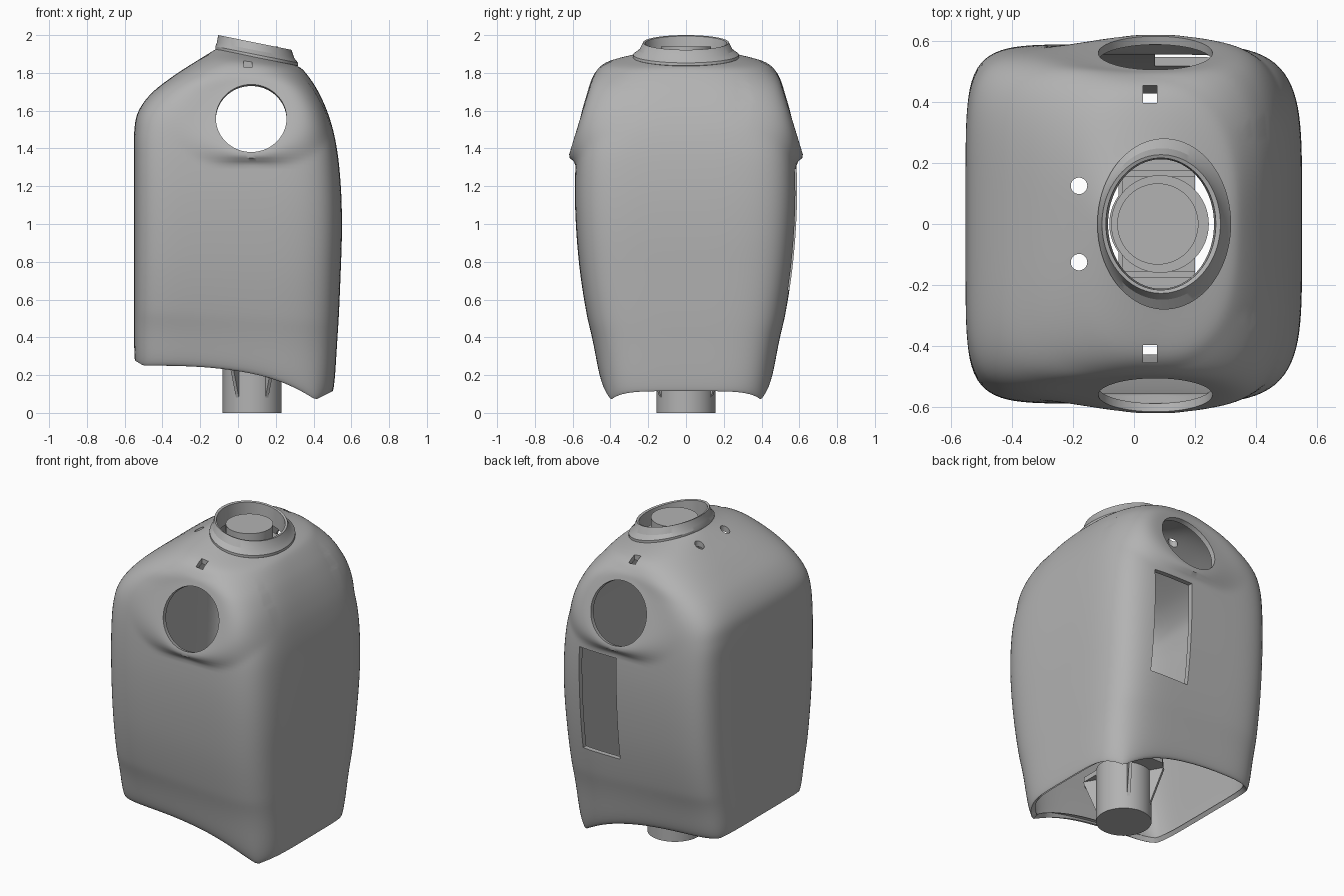
import bpy, bmesh, math
from mathutils import Matrix, Vector

cube = bpy.data.objects.get("Cube")
if cube:
    bpy.data.objects.remove(cube)

grey = bpy.data.materials.new("plain grey")
grey.use_nodes = True
COLOUR = (0.45, 0.45, 0.45, 1)
grey.diffuse_color = COLOUR
grey.node_tree.nodes["Principled BSDF"].inputs["Base Color"].default_value = COLOUR


def finish(name, bm, angle=35):
    mesh = bpy.data.meshes.new(name)
    bm.to_mesh(mesh)
    bm.free()
    mesh.materials.append(grey)
    ob = bpy.data.objects.new(name, mesh)
    bpy.context.collection.objects.link(ob)
    smooth(ob, angle)
    return ob


def smooth(ob, angle):
    bpy.ops.object.select_all(action='DESELECT')
    ob.select_set(True)
    bpy.context.view_layer.objects.active = ob
    bpy.ops.object.shade_smooth_by_angle(angle=math.radians(angle))


def refine(rings, steps):
    # Catmull-Rom interpolation between cross-sections
    out = []
    for i in range(len(rings) - 1):
        quad = [rings[max(0, min(len(rings) - 1, i + k))] for k in (-1, 0, 1, 2)]
        for s in range(steps):
            t = s / steps
            out.append([b + t / 2 * (c - a + t * (2*a - 5*b + 4*c - d + t * (3*(b - c) + d - a)))
                        for a, b, c, d in zip(*quad)])
    return out + [rings[-1]]


def hem(x):
    # Lower edge of the shell: drops towards +x, then turns up at the end
    z = 0.25 - 0.18 * max(0, min(1, (x + 0.55) / 0.96)) ** 3.5
    return z + 0.5 * max(0, x - 0.41) + 0.6 * max(0, -0.5 - x)


def loft(rings, around):
    # ring: left x, left z, right x, right z, half depth, squareness, share of hem curve
    bm = bmesh.new()
    rows = []
    for xl, zl, xr, zr, hy, n, share in rings:
        row = []
        for j in range(around):
            ang = math.tau * j / around
            c, s = math.cos(ang), math.sin(ang)
            p = n if c > 0 else 2 + (n - 2) * 1.6
            r = (abs(c) ** p + abs(s) ** p) ** (-1 / p)
            u = (1 + c * r) / 2
            x, z = xl + (xr - xl) * u, zl + (zr - zl) * u
            row.append(bm.verts.new((x, hy * s * r, z + share * (hem(x) - z))))
        rows.append(row)
    for a, b in zip(rows, rows[1:]):
        for j in range(around):
            k = (j + 1) % around
            bm.faces.new((a[j], b[j], b[k], a[k]))
    return bm


def add_box(bm, lo, hi):
    lo, hi = Vector(lo), Vector(hi)
    bmesh.ops.create_cube(bm, size=1, matrix=Matrix.Translation((lo + hi) / 2)
                          @ Matrix.Diagonal((*(hi - lo), 1)))


def add_cylinder(bm, centre, radius, depth, rot=Matrix(), sides=64):
    bmesh.ops.create_cone(bm, cap_ends=True, segments=sides, radius1=radius, radius2=radius,
                          depth=depth, matrix=Matrix.Translation(centre) @ rot)


# Flat shoulder seats pushed out of the side walls, fading widely to the sides
SLOPE = 0.306
WALL = 0.03
SHOULDER = Vector((0.07, 0.56, 1.56))


def shoulder_seat(co, depth):
    dx, dz = co.x - SHOULDER.x, co.z - SHOULDER.z
    d = max(math.hypot(dx, dz), 0.001)
    fade = 0.045 + 0.2 * (dx / d) ** 2
    t = max(0, min(1, (0.197 + fade - d) / fade))
    w = t * t * (3 - 2 * t)
    y = SHOULDER.y - SLOPE * dz - depth
    co.y = math.copysign(abs(co.y) * (1 - w) + y * w, co.y)


# Body shell
sections = [
    (-0.11, 1.93, 0.295, 1.845, 0.26, 2.0, 0),
    (-0.20, 1.875, 0.345, 1.815, 0.43, 2.5, 0),
    (-0.34, 1.785, 0.405, 1.735, 0.502, 3.2, 0),
    (-0.46, 1.69, 0.45, 1.65, 0.533, 3.8, 0),
    (-0.53, 1.59, 0.485, 1.56, 0.557, 4.3, 0),
    (-0.55, 1.48, 0.512, 1.46, 0.573, 4.7, 0),
    (-0.55, 1.33, 0.533, 1.33, 0.584, 5, 0),
    (-0.55, 1.15, 0.547, 1.15, 0.588, 5, 0),
    (-0.55, 0.95, 0.55, 0.95, 0.58, 5, 0),
    (-0.55, 0.75, 0.543, 0.73, 0.56, 5, 0),
    (-0.55, 0.55, 0.533, 0.50, 0.525, 5, 0),
    (-0.55, 0.38, 0.518, 0.26, 0.478, 5, 0),
    (-0.545, 0.27, 0.5, 0.11, 0.437, 5, 1),
]
shell = finish("body_shell", loft(refine(sections, 8), 192))
outer_count = len(shell.data.vertices)
solid = shell.modifiers.new("thickness", 'SOLIDIFY')
solid.thickness = WALL
solid.offset = -1
bpy.ops.object.modifier_apply(modifier="thickness")
for v in shell.data.vertices:
    if abs(v.co.y) > 0.3:
        shoulder_seat(v.co, 0 if v.index < outer_count else WALL)

# Openings: shoulders, back window, top slots and top holes
bm = bmesh.new()
for side in (-1, 1):
    tilt = Matrix.Rotation(-side * (math.pi / 2 - math.atan(SLOPE)), 4, 'X')
    add_cylinder(bm, (SHOULDER.x, side * SHOULDER.y, SHOULDER.z), 0.187, 0.3, tilt, 96)
    add_box(bm, (0.03, side * 0.425 - 0.028, 1.74), (0.075, side * 0.425 + 0.028, 2))
    add_cylinder(bm, (-0.18, side * 0.125, 1.85), 0.027, 0.4, sides=24)
add_box(bm, (0.068, 0.42, 0.65), (0.328, 0.75, 1.29))
cutter = finish("opening_cutter", bm)
cutter.hide_render = True
cut = shell.modifiers.new("openings", 'BOOLEAN')
cut.object = cutter
cut.solver = 'EXACT'
bpy.context.view_layer.objects.active = shell
bpy.ops.object.modifier_apply(modifier="openings")
bpy.data.objects.remove(cutter)
smooth(shell, 35)

# Tilted neck collar, from the inner wall over the rim to the base
collar = [
    (-0.085, 1.89, 0.262, 1.81, 0.212, 2, 0),
    (-0.092, 1.995, 0.268, 1.92, 0.216, 2, 0),
    (-0.105, 2.0, 0.283, 1.922, 0.227, 2, 0),
    (-0.112, 1.96, 0.297, 1.88, 0.248, 2, 0),
    (-0.12, 1.94, 0.318, 1.853, 0.28, 2, 0),
    (-0.12, 1.925, 0.318, 1.838, 0.28, 2, 0),
    (-0.10, 1.90, 0.28, 1.81, 0.25, 2, 0),
]
finish("neck_collar", loft(collar + collar[:1], 96), 25)

# Neck post with its flange and bracket plate
bm = bmesh.new()
add_cylinder(bm, (0.078, 0, 1.84), 0.133, 0.2)
add_cylinder(bm, (0.085, 0, 1.83), 0.16, 0.03)
finish("neck_post", bm)
bm = bmesh.new()
add_box(bm, (-0.04, -0.165, 1.73), (0.2, 0.165, 1.755))
for side in (-1, 1):
    add_box(bm, (-0.04, side * 0.165 - 0.01, 1.73), (0.2, side * 0.165 + 0.01, 1.83))
finish("neck_bracket", bm)

# Waist post with mounting plate and tapered ribs
bm = bmesh.new()
add_cylinder(bm, (0.075, 0, 0.165), 0.156, 0.33)
finish("waist_post", bm)
bm = bmesh.new()
add_box(bm, (-0.05, -0.25, 0.3), (0.2, 0.25, 0.33))
upright = [e for e in bm.edges if abs(e.verts[0].co.z - e.verts[1].co.z) > 0.01]
bmesh.ops.bevel(bm, geom=upright, offset=0.05, segments=1, affect='EDGES')
finish("waist_plate", bm)
for i, degrees in enumerate((60, 120, 240, 300)):
    bm = bmesh.new()
    tri = [bm.verts.new((r, -0.009, z)) for r, z in ((0.14, 0.04), (0.24, 0.3), (0.14, 0.3))]
    face = bm.faces.new(tri)
    new = bmesh.ops.extrude_face_region(bm, geom=[face])["geom"]
    bmesh.ops.translate(bm, vec=(0, 0.018, 0), verts=[g for g in new if isinstance(g, bmesh.types.BMVert)])
    bmesh.ops.recalc_face_normals(bm, faces=bm.faces)
    bm.transform(Matrix.Translation((0.075, 0, 0)) @ Matrix.Rotation(math.radians(degrees), 4, 'Z'))
    finish(f"waist_rib_{i + 1}", bm)
